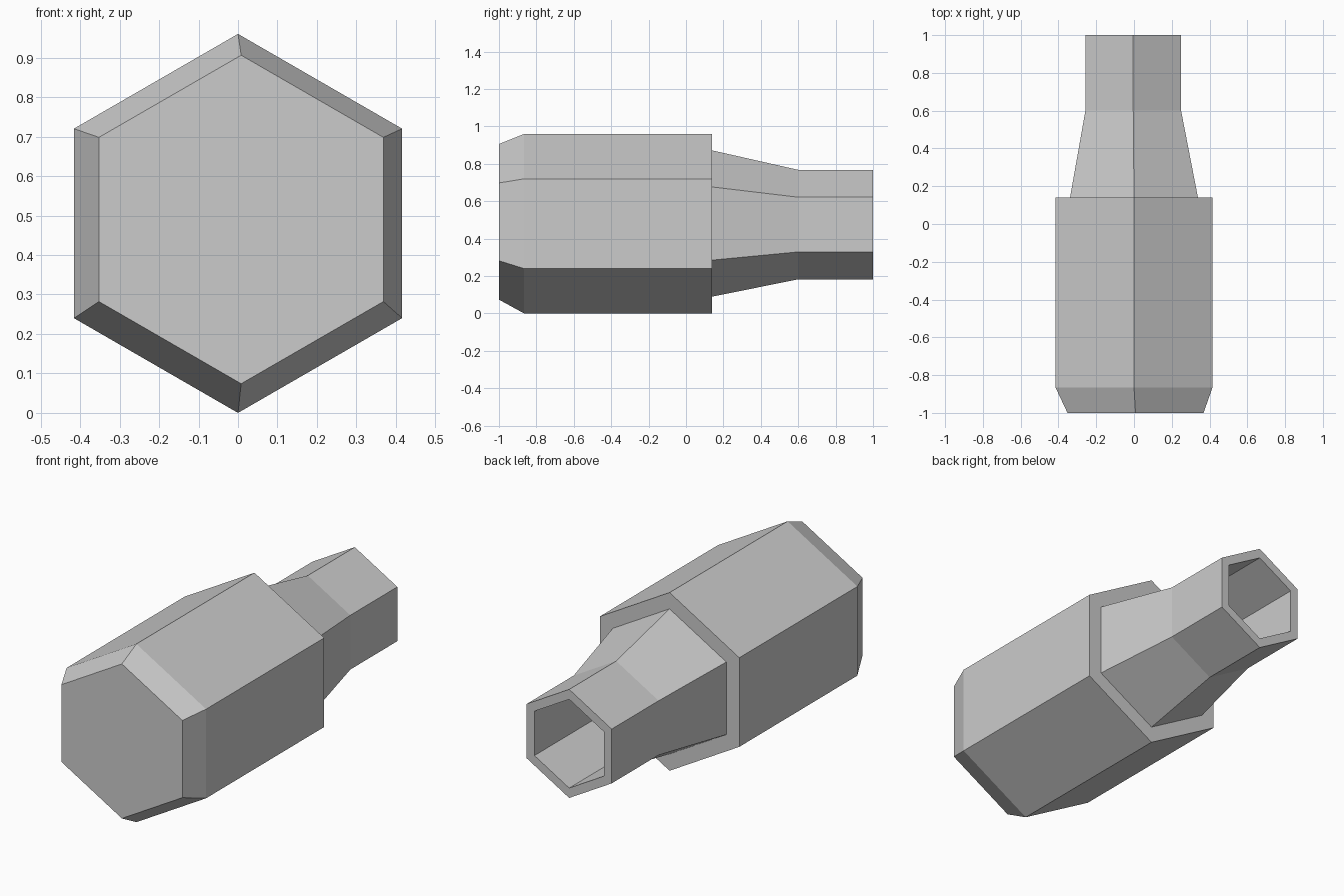
import bpy, bmesh
from math import sin, cos, pi

if "Cube" in bpy.data.objects:
    bpy.data.objects.remove(bpy.data.objects["Cube"])

# Hexagonal sections along y: (y, radius, centre x, centre z)
SECTIONS = [
    (-1.00, 0.416, 0.008, 0.490),    # chamfered front face
    (-0.865, 0.480, 0.0, 0.480),     # main body
    (0.14, 0.480, 0.0, 0.480),
    (0.14, 0.391, 0.0, 0.481),       # shoulder step
    (0.60, 0.2925, -0.004, 0.4755),  # tapered neck
    (1.00, 0.2925, -0.004, 0.4755),  # straight neck
    (1.00, 0.239, -0.004, 0.4755),   # rim of the opening
    (0.14, 0.239, -0.004, 0.4755),   # bottom of the bore
]


def hex_ring(bm, y, r, cx, cz):
    return [bm.verts.new((cx + r * sin(i * pi / 3), y, cz + r * cos(i * pi / 3)))
            for i in range(6)]


# Bridge the sections and cap both ends
bm = bmesh.new()
rings = [hex_ring(bm, *s) for s in SECTIONS]
for a, b in zip(rings, rings[1:]):
    for i in range(6):
        j = (i + 1) % 6
        bm.faces.new((a[i], a[j], b[j], b[i]))
bm.faces.new(rings[0])
bm.faces.new(rings[-1])
bmesh.ops.recalc_face_normals(bm, faces=bm.faces)

mesh = bpy.data.meshes.new("hexagonal_casing")
bm.to_mesh(mesh)
bm.free()
casing = bpy.data.objects.new("hexagonal_casing", mesh)
bpy.context.collection.objects.link(casing)
